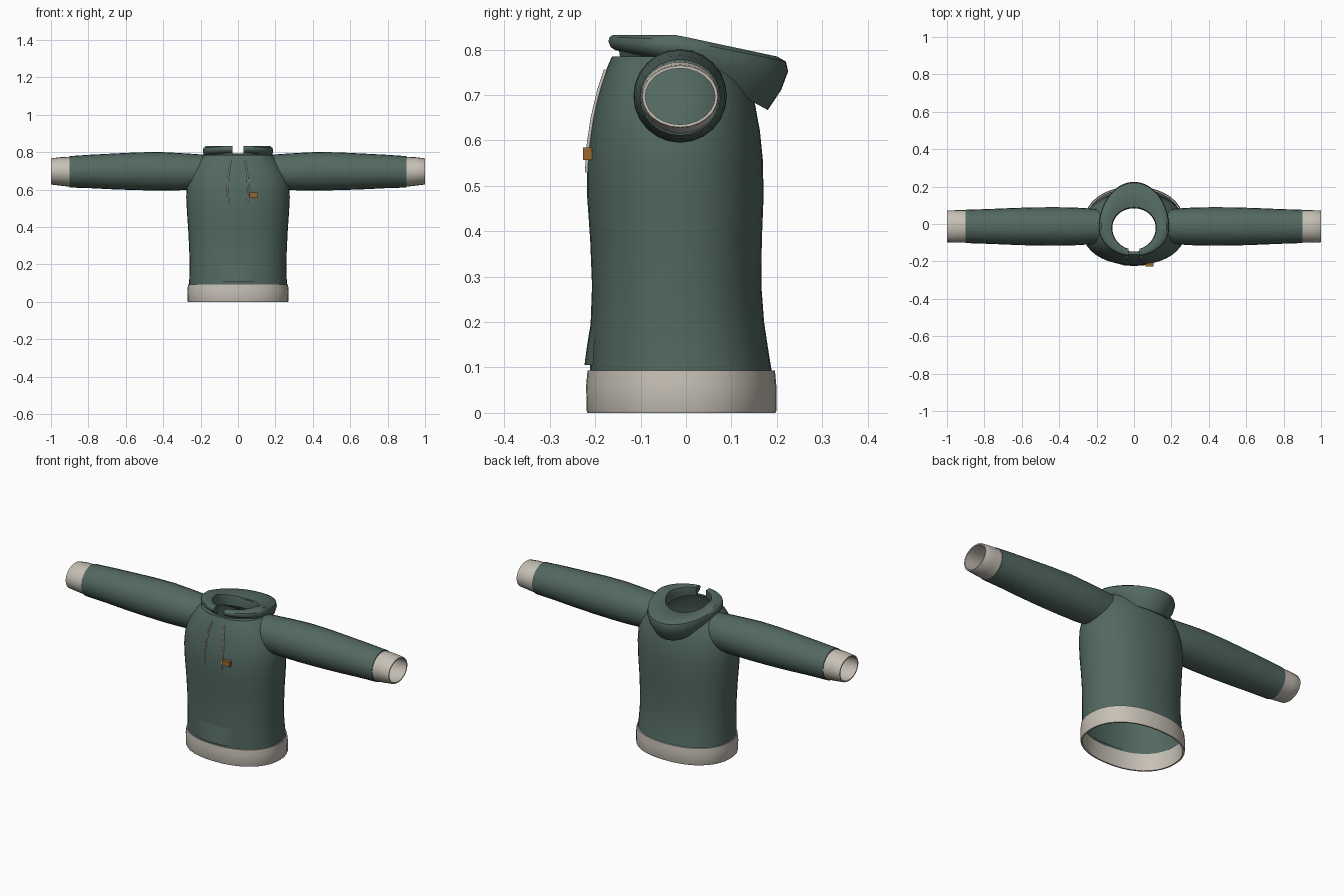
import bpy, bmesh
from math import sin, cos, pi, asin, radians

cube = bpy.data.objects.get("Cube")
if cube:
    bpy.data.objects.remove(cube)


def material(name, rgb):
    m = bpy.data.materials.new(name)
    m.use_nodes = True
    m.diffuse_color = (*rgb, 1)
    bsdf = next(n for n in m.node_tree.nodes if n.type == 'BSDF_PRINCIPLED')
    bsdf.inputs["Base Color"].default_value = (*rgb, 1)
    return m


green = material("forest green cloth", (0.085, 0.14, 0.118))
cream = material("warm cream ribbing", (0.57, 0.53, 0.465))
ochre = material("ochre label", (0.32, 0.14, 0.025))


def loft(name, rings, mat, closed=True, wrap=False, cap=False, angle=40):
    """Skin a list of equally sized point rings."""
    bm = bmesh.new()
    rows = [[bm.verts.new(p) for p in ring] for ring in rings]
    if wrap:
        rows.append(rows[0])
    n = len(rings[0])
    for a, b in zip(rows, rows[1:]):
        for i in range(n if closed else n - 1):
            j = (i + 1) % n
            bm.faces.new((a[i], a[j], b[j], b[i]))
    if cap:
        for end in (0, n - 1):
            bm.faces.new([row[end] for row in rows[:len(rings)]])
    bmesh.ops.recalc_face_normals(bm, faces=bm.faces)
    mesh = bpy.data.meshes.new(name)
    bm.to_mesh(mesh)
    bm.free()
    mesh.materials.append(mat)
    ob = bpy.data.objects.new(name, mesh)
    bpy.context.collection.objects.link(ob)
    bpy.ops.object.select_all(action='DESELECT')
    ob.select_set(True)
    bpy.context.view_layer.objects.active = ob
    bpy.ops.object.shade_smooth_by_angle(angle=radians(angle))
    return ob


def power(v, e):
    return abs(v) ** e * (1 if v >= 0 else -1)


def body_ring(z, hx, front, back, n=40, e=0.9):
    cy, ry = (front + back) / 2, (back - front) / 2
    return [(hx * power(sin(t), e), cy - ry * power(cos(t), e), z)
            for t in (2 * pi * i / n for i in range(n))]


# Torso: height, half width, front y, back y
torso = [
    (0.085, 0.262, -0.212, 0.190), (0.14, 0.260, -0.211, 0.181),
    (0.20, 0.259, -0.210, 0.172), (0.28, 0.261, -0.207, 0.166),
    (0.38, 0.266, -0.211, 0.167), (0.48, 0.273, -0.218, 0.171),
    (0.56, 0.277, -0.218, 0.169), (0.62, 0.274, -0.211, 0.163),
    (0.68, 0.257, -0.200, 0.152), (0.73, 0.228, -0.185, 0.136),
    (0.765, 0.200, -0.172, 0.118), (0.785, 0.178, -0.163, 0.102),
    (0.785, 0.120, -0.147, 0.085)]
loft("torso", [body_ring(*r) for r in torso], green)

# Ribbed waistband with a folded inner face
band = [(0.093, 0.267, -0.217, 0.196), (0.06, 0.271, -0.220, 0.199),
        (0.005, 0.270, -0.219, 0.199), (0.0, 0.268, -0.217, 0.197),
        (0.0, 0.260, -0.209, 0.189), (0.093, 0.257, -0.207, 0.186)]
loft("waistband", [body_ring(*r) for r in band], cream, wrap=True)


def front_y(x, z):
    """Front surface of the torso at a given spot."""
    for a, b in zip(torso, torso[1:]):
        if a[0] <= z <= b[0]:
            k = (z - a[0]) / (b[0] - a[0])
            hx, f, r = [a[i] + k * (b[i] - a[i]) for i in (1, 2, 3)]
            c = (1 - abs(x / hx) ** 2.22) ** 0.45
            return (f + r) / 2 - (r - f) / 2 * c


# Pocket: a panel that lifts away from the torso toward its lower edge
pocket = []
for z, lift in ((0.20, -0.001), (0.17, 0.004), (0.14, 0.008), (0.105, 0.012), (0.105, -0.002)):
    xs = [-0.1 + 0.02 * i for i in range(11)]
    pocket.append([(x, front_y(x, z) - lift * (1 - (x / 0.11) ** 4), z) for x in xs])
loft("front_pocket", pocket, green, closed=False)


# Sleeves and cuffs: x, centre z, half depth, half height
def arm_ring(side, x, zc, ry, rz, slant=0, n=24):
    ring = []
    for i in range(n):
        t = 2 * pi * i / n
        dz = rz * sin(t)
        ring.append((side * (x - slant * dz), -0.013 + ry * cos(t), zc + dz))
    return ring


sleeve = [(0.205, 0.692, 0.092, 0.094, 0.4), (0.25, 0.694, 0.097, 0.096, 0.25),
          (0.32, 0.696, 0.101, 0.100), (0.42, 0.698, 0.103, 0.103),
          (0.54, 0.698, 0.102, 0.101), (0.66, 0.697, 0.098, 0.096),
          (0.78, 0.697, 0.093, 0.090), (0.90, 0.695, 0.089, 0.084),
          (0.902, 0.695, 0.083, 0.076)]
cuff = [(0.895, 0.695, 0.087, 0.080), (0.95, 0.697, 0.087, 0.076),
        (0.997, 0.697, 0.085, 0.070), (1.0, 0.697, 0.083, 0.068),
        (1.0, 0.697, 0.077, 0.062), (0.895, 0.695, 0.079, 0.072)]
for side, word in ((1, "left"), (-1, "right")):
    loft(word + "_sleeve", [arm_ring(side, *r) for r in sleeve], green)
    loft(word + "_cuff", [arm_ring(side, *r) for r in cuff], cream, wrap=True)


# Lowered hood: collar ring, split at the front, drooping at the back
def hood_ring(hx, front, back, zf, zs, zb, n=48, cy=-0.02):
    gap = asin(0.03 / hx)
    ring = []
    for i in range(n + 1):
        t = gap + (2 * pi - 2 * gap) * i / n
        c = cos(t)
        y = cy + (front - cy) * c if c > 0 else cy - (back - cy) * c
        z = zs + (zf - zs) * c if c > 0 else zs - (zb - zs) * c
        ring.append((hx * sin(t), y, z))
    return ring


hood = [(0.135, -0.148, 0.10, 0.780, 0.765, 0.735), (0.152, -0.150, 0.145, 0.798, 0.772, 0.690),
        (0.166, -0.158, 0.180, 0.799, 0.776, 0.667), (0.182, -0.168, 0.210, 0.806, 0.790, 0.712),
        (0.188, -0.173, 0.225, 0.818, 0.806, 0.752), (0.185, -0.170, 0.220, 0.828, 0.822, 0.774),
        (0.174, -0.164, 0.200, 0.832, 0.832, 0.785), (0.145, -0.150, 0.14, 0.832, 0.832, 0.793),
        (0.120, -0.137, 0.09, 0.829, 0.825, 0.790), (0.116, -0.136, 0.084, 0.815, 0.805, 0.770),
        (0.118, -0.146, 0.085, 0.780, 0.765, 0.735)]
loft("hood", [hood_ring(*r) for r in hood], green, closed=False, wrap=True, cap=True)

# Drawstrings hanging over the chest
for side, word in ((1, "left"), (-1, "right")):
    curve = bpy.data.curves.new(word + "_drawstring", 'CURVE')
    curve.dimensions = '3D'
    curve.bevel_depth = 0.004
    curve.bevel_resolution = 2
    curve.use_fill_caps = True
    path = [(0.038, 0.755), (0.046, 0.71), (0.053, 0.65), (0.055, 0.59), (0.052, 0.53)]
    spline = curve.splines.new('POLY')
    spline.points.add(len(path) - 1)
    for point, (x, z) in zip(spline.points, path):
        point.co = (side * x, front_y(x, z) - 0.003, z, 1)
    curve.materials.append(cream)
    bpy.context.collection.objects.link(bpy.data.objects.new(word + "_drawstring", curve))

# Small woven label on the chest
bpy.ops.mesh.primitive_cube_add(size=1, location=(0.083, -0.217, 0.571))
label = bpy.context.object
label.name = "chest_label"
label.scale = (0.044, 0.02, 0.028)
label.data.materials.append(ochre)
